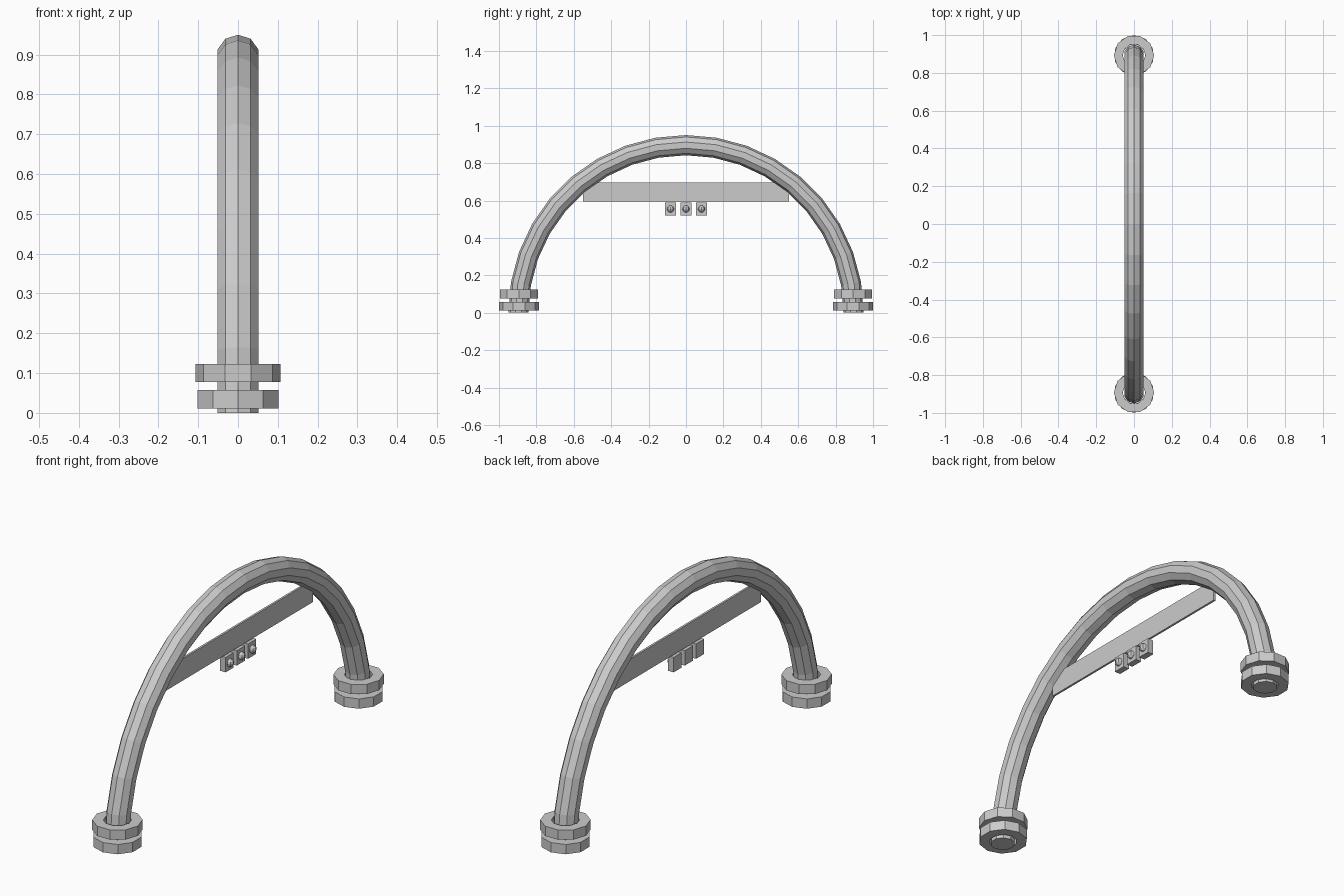
import bpy, bmesh
from math import sin, cos, pi, radians
from mathutils import Matrix

cube = bpy.data.objects.get("Cube")
if cube:
    bpy.data.objects.remove(cube, do_unlink=True)

grey = bpy.data.materials.new("light_grey")
grey.use_nodes = True
colour = (0.6, 0.6, 0.6, 1)
grey.diffuse_color = colour
grey.node_tree.nodes["Principled BSDF"].inputs["Base Color"].default_value = colour


def finish(name, bm):
    bmesh.ops.recalc_face_normals(bm, faces=bm.faces)
    mesh = bpy.data.meshes.new(name)
    bm.to_mesh(mesh)
    bm.free()
    mesh.materials.append(grey)
    obj = bpy.data.objects.new(name, mesh)
    bpy.context.collection.objects.link(obj)
    return obj


def skin(bm, loops, closed):
    """Bridge successive vertex loops with quads."""
    pairs = list(zip(loops, loops[1:] + loops[:1]))
    for a, b in pairs if closed else pairs[:-1]:
        for i in range(len(a)):
            j = (i + 1) % len(a)
            bm.faces.new((a[i], a[j], b[j], b[i]))


def box(name, size, centre):
    bm = bmesh.new()
    bmesh.ops.create_cube(bm, size=1, matrix=Matrix.Translation(centre) @ Matrix.Diagonal((*size, 1)))
    return finish(name, bm)


SIDES = 10
ARCH_R, TUBE_R = 0.896, 0.054

# Half-circle arch tube with capped ends
bm = bmesh.new()
loops = []
for step in range(19):
    a = radians(step * 10)
    loop = []
    for k in range(SIDES):
        t = 2 * pi * k / SIDES
        r = ARCH_R + TUBE_R * cos(t)
        loop.append(bm.verts.new((TUBE_R * sin(t), r * cos(a), r * sin(a))))
    loops.append(loop)
skin(bm, loops, False)
bm.faces.new(loops[0])
bm.faces.new(loops[-1])
finish("arch_tube", bm)


# Ten-sided collars around each foot, the two levels turned against each other
def collar(name, y, z0, z1, turn):
    bm = bmesh.new()
    outer, inner = 0.107, 0.06
    loops = []
    for r, z in ((outer, z0), (outer, z1), (inner, z1), (inner, z0)):
        angles = [turn + 2 * pi * k / SIDES for k in range(SIDES)]
        loops.append([bm.verts.new((r * cos(t), y + r * sin(t), z)) for t in angles])
    skin(bm, loops, True)
    finish(name, bm)


for side, y in (("front", -0.893), ("back", 0.893)):
    collar(side + "_lower_collar", y, 0.011, 0.057, pi / 2)
    collar(side + "_upper_collar", y, 0.077, 0.123, 0)

# Thin crossbar
box("crossbar", (0.01, 1.1, 0.103), (0, 0, 0.646))

# Hanging blocks, each with a round knob
for i, y in enumerate((-0.083, 0, 0.083), 1):
    box(f"block_{i}", (0.03, 0.06, 0.07), (0, y, 0.555))
    bm = bmesh.new()
    bmesh.ops.create_uvsphere(bm, u_segments=8, v_segments=6, radius=0.019,
                              matrix=Matrix.Translation((0.016, y, 0.555)))
    finish(f"knob_{i}", bm)
